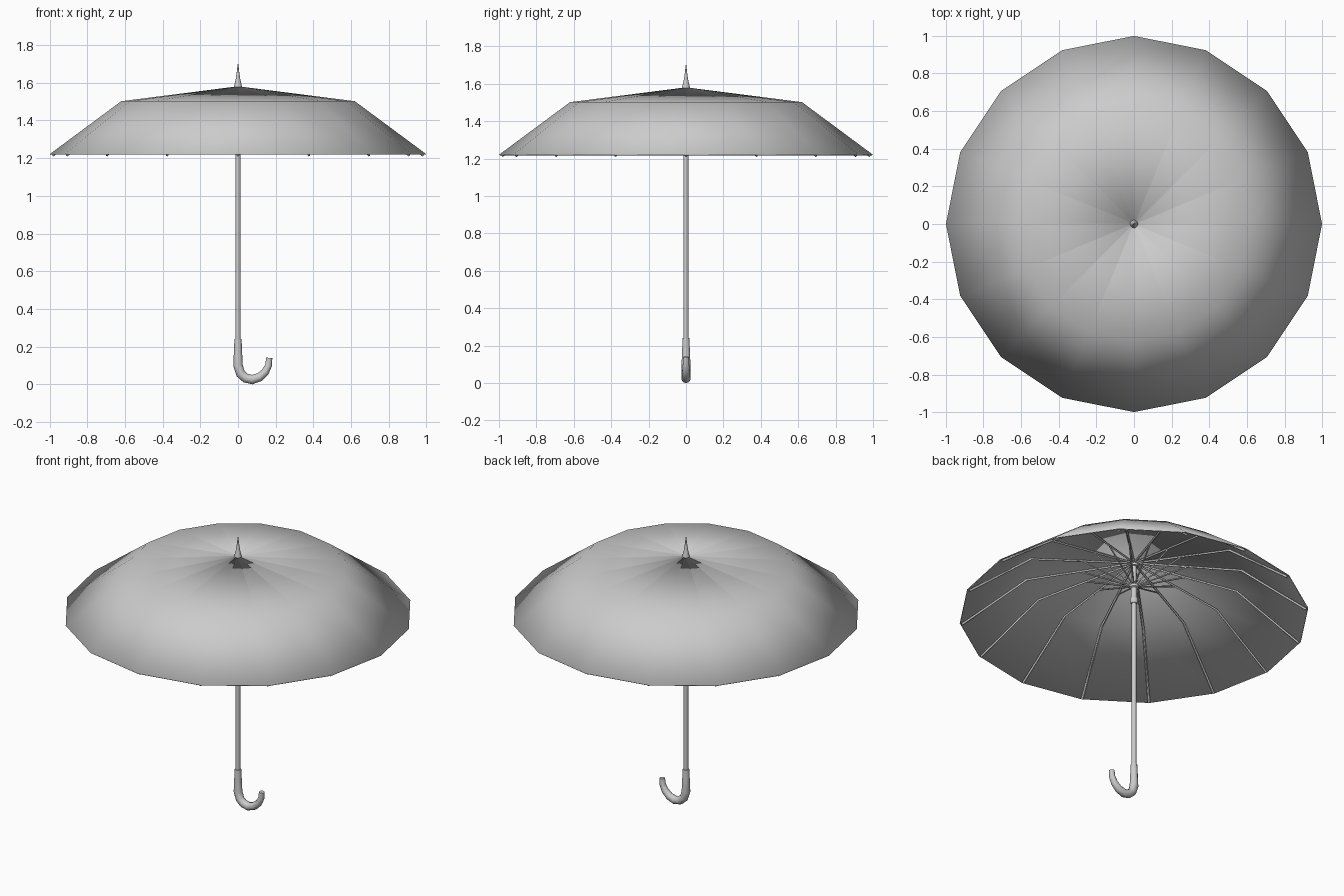
import bpy, bmesh
from math import cos, sin, pi

if "Cube" in bpy.data.objects:
    bpy.data.objects.remove(bpy.data.objects["Cube"])

SIDES = 16

grey = bpy.data.materials.new("light_grey")
grey.use_nodes = True
grey.diffuse_color = (0.6, 0.6, 0.6, 1)
grey.node_tree.nodes["Principled BSDF"].inputs["Base Color"].default_value = (0.6, 0.6, 0.6, 1)


def lathe(name, profile, sides, closed=False, angle=None):
    """Spin an (r, z) profile around the z axis."""
    bm = bmesh.new()
    rings = [[bm.verts.new((r * cos(2 * pi * i / sides), r * sin(2 * pi * i / sides), z))
              for i in range(sides)] for r, z in profile]
    pairs = list(zip(rings, rings[1:]))
    if closed:
        pairs.append((rings[-1], rings[0]))
    else:
        bm.faces.new(rings[0])
        bm.faces.new(rings[-1])
    for a, b in pairs:
        for i in range(sides):
            j = (i + 1) % sides
            bm.faces.new((a[i], a[j], b[j], b[i]))
    bmesh.ops.recalc_face_normals(bm, faces=bm.faces)
    for f in bm.faces:
        f.smooth = True
    mesh = bpy.data.meshes.new(name)
    bm.to_mesh(mesh)
    bm.free()
    mesh.materials.append(grey)
    if angle:
        mesh.set_sharp_from_angle(angle=angle)
    ob = bpy.data.objects.new(name, mesh)
    bpy.context.collection.objects.link(ob)
    return ob


def tube(name, paths, radius, resolution):
    """Sweep round bars along paths of (x, y, z, radius factor)."""
    curve = bpy.data.curves.new(name, "CURVE")
    curve.dimensions = "3D"
    curve.bevel_depth = radius
    curve.bevel_resolution = resolution
    curve.use_fill_caps = True
    for path in paths:
        spline = curve.splines.new("POLY")
        spline.points.add(len(path) - 1)
        spline.use_smooth = True
        for p, (x, y, z, f) in zip(spline.points, path):
            p.co = (x, y, z, 1)
            p.radius = f
    curve.materials.append(grey)
    ob = bpy.data.objects.new(name, curve)
    bpy.context.collection.objects.link(ob)
    return ob


def around(profile):
    """Repeat an (r, z) path once per canopy corner."""
    return [[(r * cos(2 * pi * i / SIDES), r * sin(2 * pi * i / SIDES), z, 1)
             for r, z in profile] for i in range(SIDES)]


# Canopy: thin smooth shell with a small hole for the shaft
lathe("canopy", [(0.01, 1.58), (0.62, 1.502), (0.998, 1.222),
                 (0.994, 1.218), (0.617, 1.497), (0.01, 1.575)], SIDES, closed=True)

# Folding frame under the canopy
tube("ribs", around([(0.015, 1.566), (0.614, 1.489), (0.985, 1.214)]), 0.007, 0)
tube("stretchers", around([(0.02, 1.42), (0.3, 1.525)]), 0.005, 0)
lathe("top_hub", [(0.024, 1.545), (0.024, 1.574)], 12, angle=0.6)
lathe("runner", [(0.018, 1.30), (0.024, 1.31), (0.024, 1.33), (0.018, 1.34),
                 (0.018, 1.40), (0.027, 1.405), (0.027, 1.43), (0.018, 1.435)], 12, angle=0.6)

# Shaft and finial
lathe("shaft", [(0.0135, 0.2), (0.0135, 1.58)], 12, angle=0.6)
lathe("finial", [(0.023, 1.57), (0.02, 1.585), (0.012, 1.62),
                 (0.006, 1.66), (0.002, 1.70)], 12, angle=0.8)

# Hooked handle
hook = [(0, 0.24, 0.75), (0, 0.17, 0.88), (0, 0.10, 1), (0.014, 0.056, 1), (0.04, 0.033, 1),
        (0.075, 0.025, 1), (0.115, 0.038, 0.92), (0.145, 0.066, 0.84),
        (0.162, 0.10, 0.72), (0.166, 0.14, 0.65)]
tube("handle", [[(x, 0, z, f) for x, z, f in hook]], 0.025, 3)
